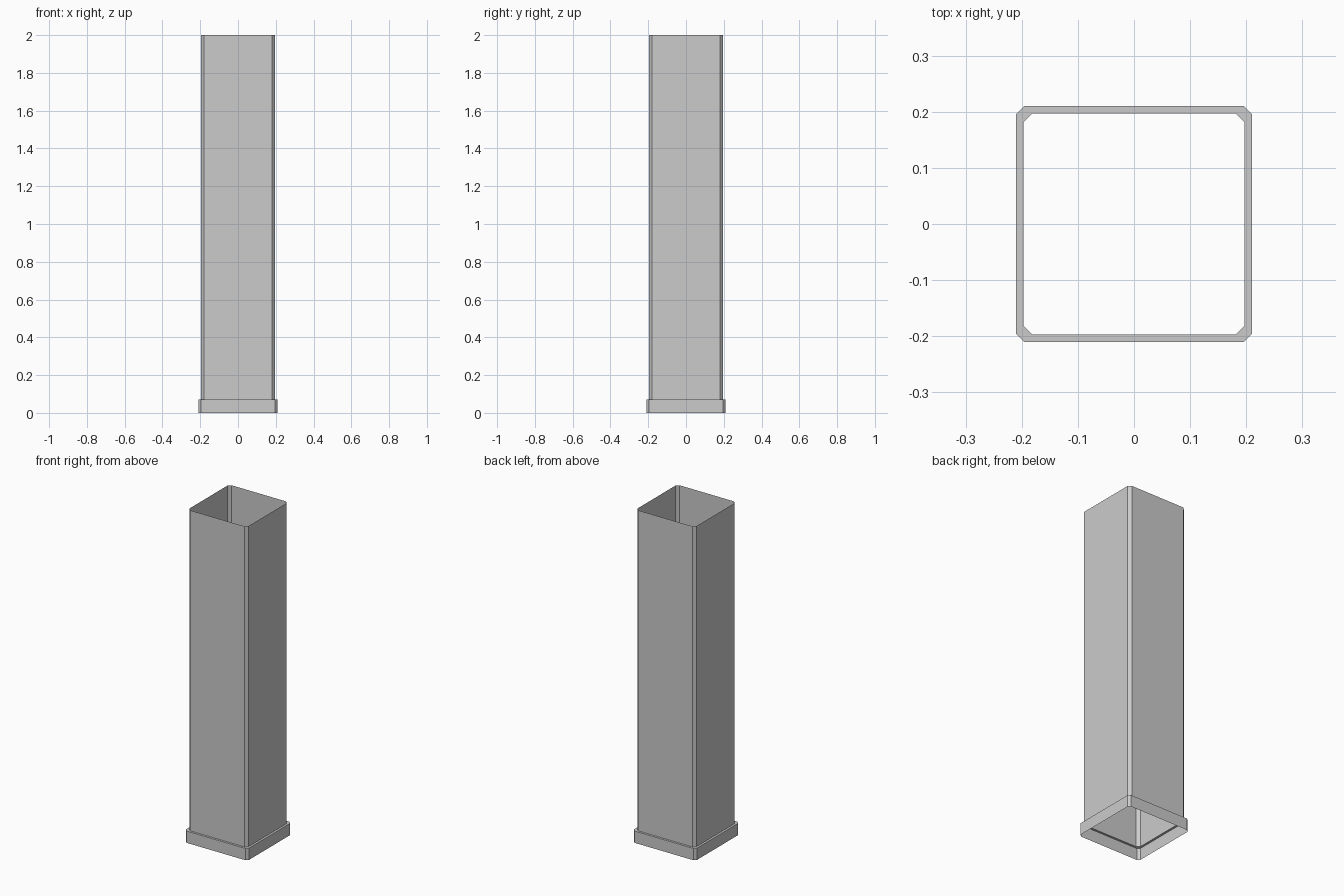
import bpy, bmesh

if "Cube" in bpy.data.objects:
    bpy.data.objects.remove(bpy.data.objects["Cube"])


def ring(bm, half, cut, z):
    """Square outline with chamfered corners at height z."""
    a, b = half, half - cut
    pts = [(a, -b), (a, b), (b, a), (-b, a), (-a, b), (-a, -b), (-b, -a), (b, -a)]
    return [bm.verts.new((x, y, z)) for x, y in pts]


def sleeve(name, sections):
    """Open single-walled sleeve through the given (half, cut, z) sections."""
    bm = bmesh.new()
    rings = [ring(bm, *s) for s in sections]
    for lo, hi in zip(rings, rings[1:]):
        for i in range(8):
            j = (i + 1) % 8
            bm.faces.new((lo[i], lo[j], hi[j], hi[i]))
    mesh = bpy.data.meshes.new(name)
    bm.to_mesh(mesh)
    bm.free()
    obj = bpy.data.objects.new(name, mesh)
    bpy.context.collection.objects.link(obj)
    return obj


COLLAR_TOP = 0.071
SHAFT = (0.197, 0.016)
COLLAR = (0.21, 0.014)

# Base collar with the ledge stepping in to the shaft
sleeve("base_collar", [(*COLLAR, 0), (*COLLAR, COLLAR_TOP), (*SHAFT, COLLAR_TOP)])

# Tall open shaft
sleeve("duct_shaft", [(*SHAFT, COLLAR_TOP), (*SHAFT, 2.0)])
